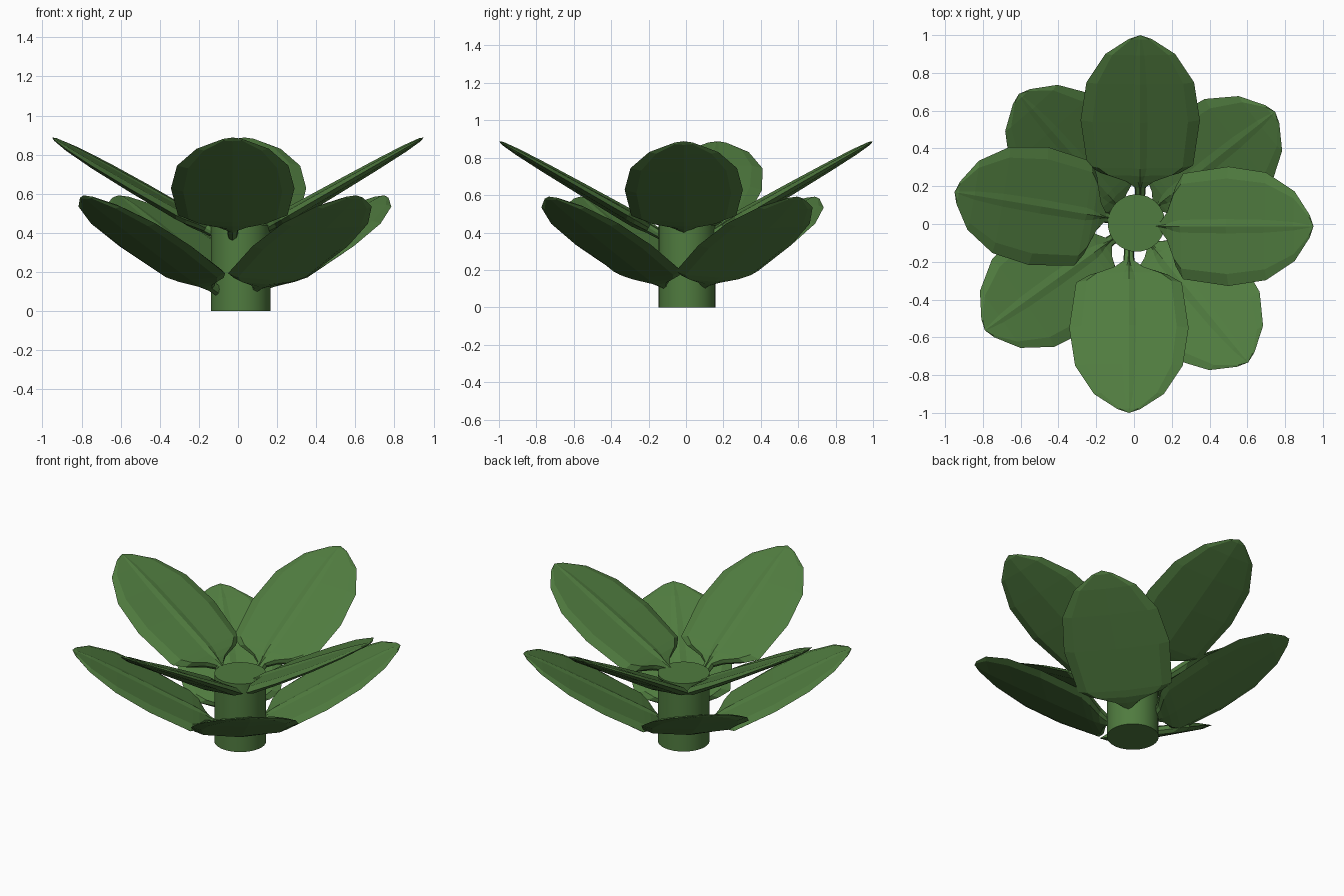
import bpy, bmesh, math

if "Cube" in bpy.data.objects:
    bpy.data.objects.remove(bpy.data.objects["Cube"])

green = bpy.data.materials.new("leaf_green")
green.diffuse_color = (0.08, 0.2, 0.05, 1)
green.use_nodes = True
green.node_tree.nodes["Principled BSDF"].inputs["Base Color"].default_value = green.diffuse_color

# Stem
bpy.ops.mesh.primitive_cylinder_add(vertices=32, radius=0.152, depth=0.44, location=(0.013, 0.005, 0.22))
stem = bpy.context.object
stem.name = "stem"
stem.data.materials.append(green)
bpy.ops.object.shade_smooth_by_angle(angle=math.radians(30))

# Leaf stations: distance out, half width, half thickness
STATIONS = [(0.10, 0.022, 0.025), (0.20, 0.03, 0.03), (0.235, 0.09, 0.036),
            (0.27, 0.21, 0.04), (0.31, 0.28, 0.04), (0.55, 0.316, 0.033),
            (0.75, 0.285, 0.026), (0.90, 0.185, 0.018), (0.98, 0.06, 0.009)]
# Cross-section ring: fraction of half width, fraction of half thickness
SECTION = [(-1, 0), (-0.8, 0.6), (-0.12, 0.75), (0, 1), (0.12, 0.75), (0.8, 0.6),
           (1, 0), (0.8, -0.6), (0, -1), (-0.8, -0.6)]
TILT = math.radians(30)


def add_leaf(name, yaw, reach, tip_z, side=0.0):
    """Lens-section leaf rising at 30 degrees, tip at the given reach and height."""
    a = math.radians(yaw)

    def place(r, v, t):
        x = r + reach - 1 - t * math.sin(TILT)
        y = v + side
        z = tip_z + (r - 1) * math.tan(TILT) + t * math.cos(TILT)
        return (x * math.cos(a) - y * math.sin(a), x * math.sin(a) + y * math.cos(a), z)

    bm = bmesh.new()
    rings = [[bm.verts.new(place(r, u * w, h * t)) for u, h in SECTION] for r, w, t in STATIONS]
    n = len(SECTION)
    for p, q in zip(rings, rings[1:]):
        for i in range(n):
            j = (i + 1) % n
            bm.faces.new((p[i], p[j], q[j], q[i]))
    # Close the stalk end and the pointed tip
    bm.faces.new(rings[0])
    tip = bm.verts.new(place(1, 0, 0))
    for i in range(n):
        bm.faces.new((rings[-1][i], rings[-1][(i + 1) % n], tip))
    bmesh.ops.recalc_face_normals(bm, faces=bm.faces)
    mesh = bpy.data.meshes.new(name)
    bm.to_mesh(mesh)
    bm.free()
    mesh.materials.append(green)
    bpy.context.collection.objects.link(bpy.data.objects.new(name, mesh))


# Upper tier: yaw, reach, sideways shift
for i, (yaw, reach, side) in enumerate([(0, 0.95, -0.012), (90, 1.0, -0.033),
                                        (170.5, 0.965, -0.01), (270, 1.0, -0.027)]):
    add_leaf(f"upper_leaf_{i + 1}", yaw, reach, 0.888, side)

# Lower tier
for i, (yaw, reach) in enumerate([(38.5, 0.955), (131.5, 0.92), (215.5, 0.97), (309.5, 0.95)]):
    add_leaf(f"lower_leaf_{i + 1}", yaw, reach, 0.592)
